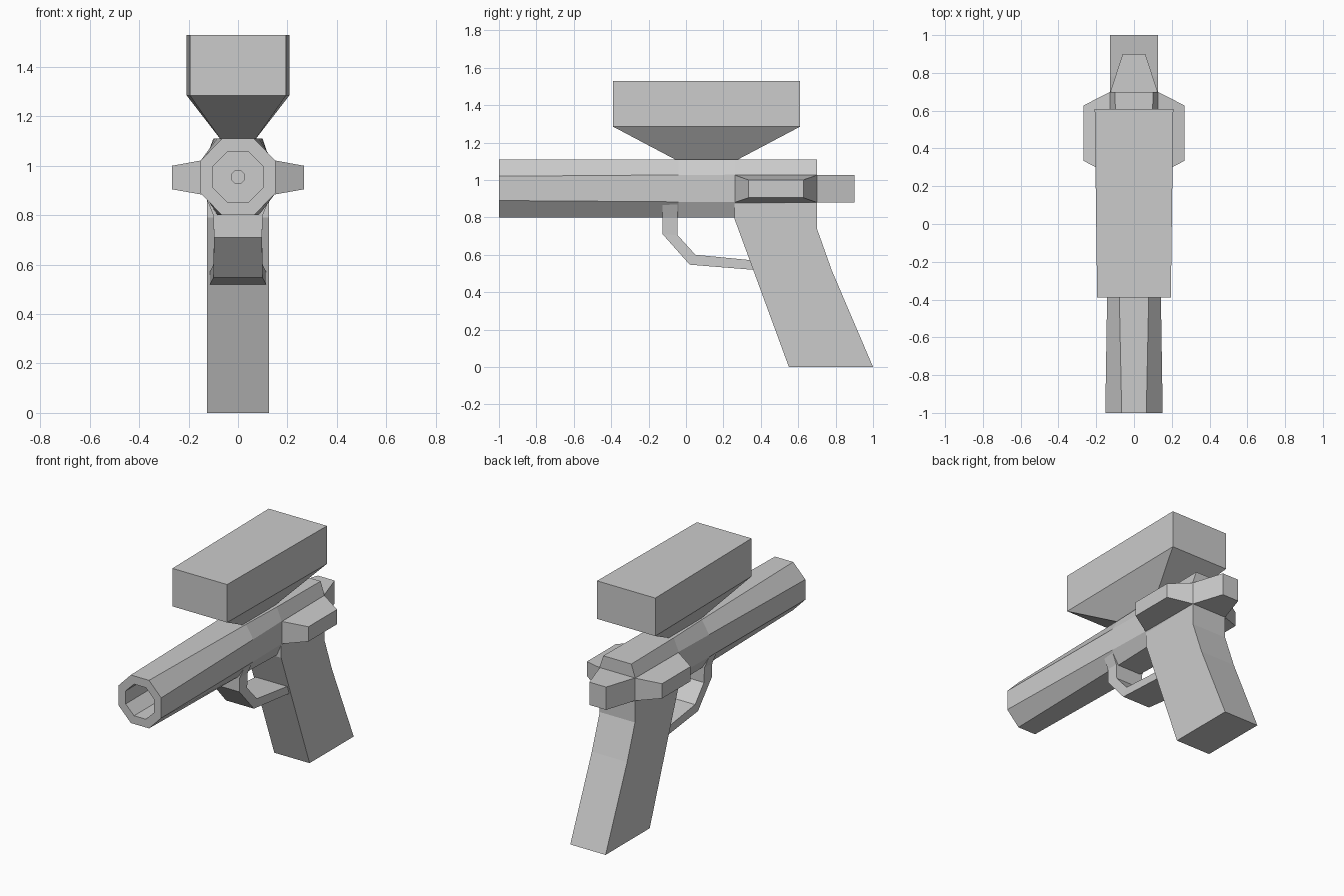
import bpy, bmesh

if "Cube" in bpy.data.objects:
    bpy.data.objects.remove(bpy.data.objects["Cube"])


def loft(name, rings):
    """Skin a series of equal-length point rings and cap both ends."""
    bm = bmesh.new()
    vs = [[bm.verts.new(p) for p in ring] for ring in rings]
    n = len(vs[0])
    for a, b in zip(vs, vs[1:]):
        for i in range(n):
            j = (i + 1) % n
            bm.faces.new((a[i], a[j], b[j], b[i]))
    bm.faces.new(vs[0])
    bm.faces.new(vs[-1])
    bmesh.ops.recalc_face_normals(bm, faces=bm.faces)
    mesh = bpy.data.meshes.new(name)
    bm.to_mesh(mesh)
    bm.free()
    ob = bpy.data.objects.new(name, mesh)
    bpy.context.collection.objects.link(ob)
    return ob


def octagon(y, half_w, top_w, half_h, side_h, zc=0.955):
    quarter = [(half_w, side_h), (top_w, half_h)]
    right = [(x, -z) for x, z in reversed(quarter)] + quarter
    left = [(-x, -z) for x, z in right]
    return [(x, y, zc + z) for x, z in right + left]


def rect_z(z, w, y0, y1):
    return [(-w, y0, z), (w, y0, z), (w, y1, z), (-w, y1, z)]


def rect_y(y, w, z0, z1):
    return [(-w, y, z0), (w, y, z0), (w, y, z1), (-w, y, z1)]


def rect_x(x, y0, y1, z0, z1):
    return [(x, y0, z0), (x, y1, z0), (x, y1, z1), (x, y0, z1)]


# Octagonal body and barrel, folding inward at the muzzle into the bore
loft("barrel_body", [
    octagon(0.70, 0.127, 0.10, 0.155, 0.073),
    octagon(0.26, 0.130, 0.095, 0.155, 0.073),
    octagon(-0.04, 0.137, 0.085, 0.155, 0.072),
    octagon(-1.0, 0.152, 0.065, 0.155, 0.065),
    octagon(-1.0, 0.102, 0.042, 0.102, 0.042),
    octagon(-0.5, 0.102, 0.042, 0.102, 0.042),
    octagon(-0.5, 0.027, 0.011, 0.027, 0.011),
    octagon(-0.3, 0.027, 0.011, 0.027, 0.011),
])

# Tapered rear cap
loft("rear_cap", [rect_y(0.69, 0.126, 0.88, 1.027),
                  rect_y(0.70, 0.125, 0.88, 1.027),
                  rect_y(0.90, 0.06, 0.88, 1.027)])

# Bevelled pods on both sides
for side, s in (("left", -1), ("right", 1)):
    loft(side + "_pod", [rect_x(s * 0.126, 0.26, 0.70, 0.88, 1.026),
                         rect_x(s * 0.268, 0.335, 0.627, 0.905, 1.0)])

# Raked grip, a side profile extruded across x
grip = [(0.26, 0.88), (0.26, 0.79), (0.55, 0.0), (1.0, 0.0),
        (0.78, 0.515), (0.70, 0.74), (0.70, 0.88)]
loft("grip", [[(x, y, z) for y, z in grip] for x in (-0.126, 0.126)])

# Trigger guard strap: half width, outer point, inner point
guard = [(0.135, (-0.125, 0.885), (-0.045, 0.885)),
         (0.10, (-0.125, 0.80), (-0.045, 0.80)),
         (0.097, (-0.125, 0.71), (-0.045, 0.705)),
         (0.10, (0.02, 0.547), (0.05, 0.60)),
         (0.115, (0.38, 0.518), (0.38, 0.568))]
loft("trigger_guard", [[(-w, *o), (w, *o), (w, *i), (-w, *i)]
                       for w, o, i in guard])

# Top hopper with funnel underside, slightly wider at the rear
hopper = [rect_z(1.10, 0.065, -0.04, 0.26)]
for z in (1.285, 1.53):
    hopper.append([(-0.195, -0.39, z), (0.195, -0.39, z),
                   (0.208, 0.61, z), (-0.208, 0.61, z)])
loft("hopper", hopper)
